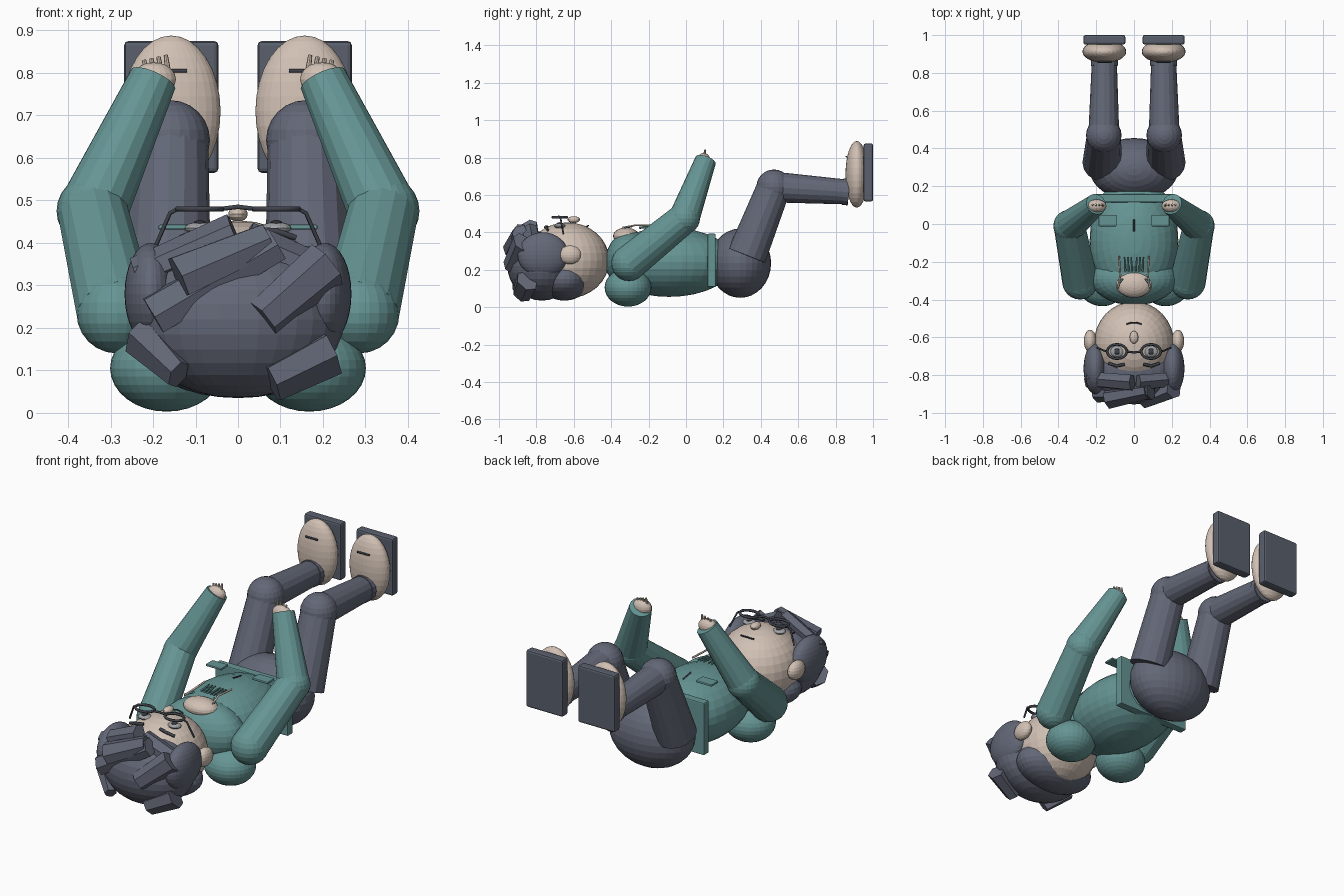
import bpy, bmesh, math
from mathutils import Vector, Matrix

if "Cube" in bpy.data.objects:
    bpy.data.objects.remove(bpy.data.objects["Cube"], do_unlink=True)


def material(name, rgb):
    m = bpy.data.materials.new(name)
    m.use_nodes = True
    m.diffuse_color = (*rgb, 1)
    m.node_tree.nodes["Principled BSDF"].inputs["Base Color"].default_value = (*rgb, 1)
    return m


TEAL = material("teal cloth", (0.13, 0.30, 0.295))
SLATE = material("slate cloth and hair", (0.125, 0.138, 0.185))
SKIN = material("pale skin", (0.64, 0.53, 0.455))
DARK = material("dark trim", (0.05, 0.056, 0.07))
SOLE = material("grey sole", (0.10, 0.115, 0.15))
WHITE = material("lens grey", (0.35, 0.36, 0.38))


def finish(bm, name, mat):
    me = bpy.data.meshes.new(name)
    bm.to_mesh(me)
    bm.free()
    me.materials.append(mat)
    ob = bpy.data.objects.new(name, me)
    bpy.context.collection.objects.link(ob)
    return ob


def ball(name, c, r, mat, seg=32, rot=0):
    bm = bmesh.new()
    m = Matrix.Translation(c) @ Matrix.Rotation(rot, 4, 'X') @ Matrix.Diagonal((*r, 1))
    bmesh.ops.create_uvsphere(bm, u_segments=seg, v_segments=seg // 2, radius=1, matrix=m)
    return finish(bm, name, mat)


def box(name, c, size, mat, bevel=0.0):
    bm = bmesh.new()
    bmesh.ops.create_cube(bm, size=1, matrix=Matrix.Translation(c) @ Matrix.Diagonal((*size, 1)))
    if bevel:
        bmesh.ops.bevel(bm, geom=bm.edges[:], offset=bevel, segments=2, affect='EDGES', profile=0.5)
    return finish(bm, name, mat)


def limb(name, p, q, r1, r2, mat, sides=16, out=(1, 0, 0), flat=1.0):
    """Tapered prism from p to q, thinned along the outward direction."""
    p, q = Vector(p), Vector(q)
    z = (q - p).normalized()
    y = z.cross(Vector(out)).normalized()
    x = y.cross(z)
    m = Matrix((x, y, z)).transposed().to_4x4()
    m = Matrix.Translation((p + q) / 2) @ m @ Matrix.Diagonal((flat, 1, 1, 1))
    bm = bmesh.new()
    bmesh.ops.create_cone(bm, cap_ends=True, segments=sides, radius1=r1, radius2=r2,
                          depth=(q - p).length, matrix=m)
    return finish(bm, name, mat)


def wire(name, pts, r, mat, closed=False):
    cu = bpy.data.curves.new(name, 'CURVE')
    cu.dimensions = '3D'
    cu.bevel_depth = r
    cu.bevel_resolution = 1
    cu.use_fill_caps = True
    s = cu.splines.new('POLY')
    s.points.add(len(pts) - 1)
    for pt, co in zip(s.points, pts):
        pt.co = (*co, 1)
    s.use_cyclic_u = closed
    cu.materials.append(mat)
    ob = bpy.data.objects.new(name, cu)
    bpy.context.collection.objects.link(ob)
    return ob


# Torso, hem and hips
ball("torso", (0, -0.09, 0.24), (0.235, 0.35, 0.185), TEAL)
ball("chest", (0, -0.29, 0.25), (0.23, 0.14, 0.155), TEAL)
box("jacket_hem", (0, 0.137, 0.25), (0.44, 0.044, 0.285), TEAL, 0.006)
ball("hips", (0, 0.29, 0.235), (0.235, 0.165, 0.185), SLATE)
ball("neck_opening", (0, -0.32, 0.38), (0.095, 0.07, 0.045), SKIN, 24)
wire("zipper", [(0, -0.04, 0.427), (0, 0.025, 0.415)], 0.004, DARK)

# Head and hair masses
ball("head", (0, -0.635, 0.25), (0.213, 0.225, 0.203), SKIN)
ball("hair_cap", (0, -0.77, 0.22), (0.25, 0.185, 0.185), SLATE)
ball("hair_back", (0, -0.65, 0.15), (0.225, 0.14, 0.115), SLATE)
ball("nose", (0, -0.6, 0.468), (0.023, 0.034, 0.018), SKIN, 16)
wire("mouth", [(t * 0.04, -0.53 + 0.008 * (1 - t * t), 0.437 - 0.005 * abs(t))
               for t in (-1, -0.5, 0, 0.5, 1)], 0.004, DARK)

# Hair locks: start, end, start radius, end radius
locks = [
    ((-0.20, -0.90, 0.23), (0.09, -0.89, 0.40), 0.055, 0.05),
    ((-0.24, -0.82, 0.33), (-0.01, -0.84, 0.43), 0.045, 0.05),
    ((0.06, -0.94, 0.22), (0.21, -0.88, 0.35), 0.05, 0.06),
    ((-0.14, -0.93, 0.32), (0.07, -0.89, 0.41), 0.06, 0.045),
    ((0.02, -0.84, 0.41), (0.23, -0.82, 0.32), 0.05, 0.045),
    ((-0.23, -0.82, 0.18), (-0.14, -0.90, 0.09), 0.06, 0.04),
    ((0.08, -0.88, 0.07), (0.22, -0.85, 0.14), 0.055, 0.065),
]
for i, (p, q, a, b) in enumerate(locks):
    out = (Vector(p) + Vector(q)) / 2 - Vector((0, -0.72, 0.23))
    limb(f"hair_lock_{i + 1}", p, q, a, b, SLATE, 6, out, 0.75)

# Paired parts on both sides
for s, side in ((1, "left"), (-1, "right")):
    def at(x, y, z):
        return (s * x, y, z)

    # Face details and glasses
    ball(side + "_hair_side", at(0.205, -0.765, 0.28), (0.062, 0.135, 0.12), SLATE)
    ball(side + "_ear", at(0.232, -0.62, 0.28), (0.034, 0.06, 0.05), SKIN, 20)
    ball(side + "_eye", at(0.09, -0.675, 0.435), (0.036, 0.03, 0.014), WHITE, 16)
    ball(side + "_pupil", at(0.09, -0.675, 0.445), (0.016, 0.018, 0.009), DARK, 12)
    ring = [at(0.09 + 0.052 * math.cos(a), -0.675 + 0.038 * math.sin(a), 0.48)
            for a in (k * math.tau / 20 for k in range(20))]
    wire(side + "_glasses_rim", ring, 0.007, DARK, True)
    wire(side + "_glasses_arm", [at(0.142, -0.675, 0.48), at(0.16, -0.67, 0.47),
                                 at(0.195, -0.655, 0.39)], 0.005, DARK)
    wire(side + "_eyebrow", [at(0.05, -0.742, 0.43), at(0.09, -0.752, 0.428),
                             at(0.135, -0.738, 0.412)], 0.008, DARK)

    # Jacket details
    ball(side + "_hood_half", at(0.168, -0.31, 0.105), (0.133, 0.125, 0.102), TEAL)
    box(side + "_pocket", at(0.14, 0.018, 0.437), (0.095, 0.06, 0.012), TEAL, 0.004)
    for k in range(3):
        limb(f"{side}_collar_fold_{k + 1}", at(0.01 + 0.018 * k, -0.25, 0.425),
             at(0.015 + 0.018 * k, -0.175, 0.43), 0.007, 0.004, TEAL, 6)
    wire(side + "_cord", [at(0.085, -0.34, 0.425), at(0.072, -0.27, 0.438),
                          at(0.08, -0.17, 0.436)], 0.005, SKIN)
    wire(side + "_cord_loop", [at(0.06, -0.29, 0.43), at(0.09, -0.33, 0.425)], 0.005, TEAL)

    # Arm
    shoulder, elbow, wrist = at(0.285, -0.305, 0.235), at(0.342, -0.01, 0.475), at(0.2, 0.105, 0.785)
    ball(side + "_shoulder", shoulder, (0.095,) * 3, TEAL, 24)
    limb(side + "_upper_arm", shoulder, elbow, 0.095, 0.083, TEAL)
    ball(side + "_elbow", elbow, (0.085,) * 3, TEAL, 24)
    limb(side + "_forearm", elbow, wrist, 0.083, 0.057, TEAL)
    ball(side + "_hand", at(0.198, 0.095, 0.785), (0.052, 0.035, 0.04), SKIN, 20)
    for k in range(4):
        x = 0.165 + 0.017 * k
        limb(f"{side}_finger_{k + 1}", at(x, 0.097, 0.805), at(x + 0.005, 0.103, 0.842 - 0.004 * k),
             0.007, 0.005, SKIN, 8)

    # Leg
    knee = at(0.16, 0.47, 0.642)
    limb(side + "_thigh", at(0.168, 0.325, 0.275), knee, 0.105, 0.09, SLATE)
    ball(side + "_knee", knee, (0.094,) * 3, SLATE, 24)
    limb(side + "_shin", knee, at(0.157, 0.87, 0.615), 0.082, 0.066, SLATE)
    limb(side + "_trouser_cuff", at(0.157, 0.838, 0.617), at(0.157, 0.868, 0.615), 0.071, 0.071, SLATE)

    # Shoe
    ball(side + "_shoe", at(0.157, 0.913, 0.71), (0.116, 0.06, 0.178), SKIN)
    box(side + "_sole", at(0.157, 0.975, 0.72), (0.222, 0.05, 0.31), SOLE, 0.01)
    wire(side + "_upper_lace", [at(0.12, 0.858, 0.805), at(0.192, 0.858, 0.805)], 0.005, DARK)
    for k in (-1, 1):
        x = 0.157 + k * 0.03
        limb(f"{side}_lace_tip_{k + 2}", at(x - k * 0.009, 0.856, 0.775), at(x + k * 0.009, 0.856, 0.775),
             0.003, 0.006, DARK, 6)

wire("glasses_bridge", [(-0.04, -0.675, 0.48), (0, -0.68, 0.485), (0.04, -0.675, 0.48)], 0.006, DARK)
